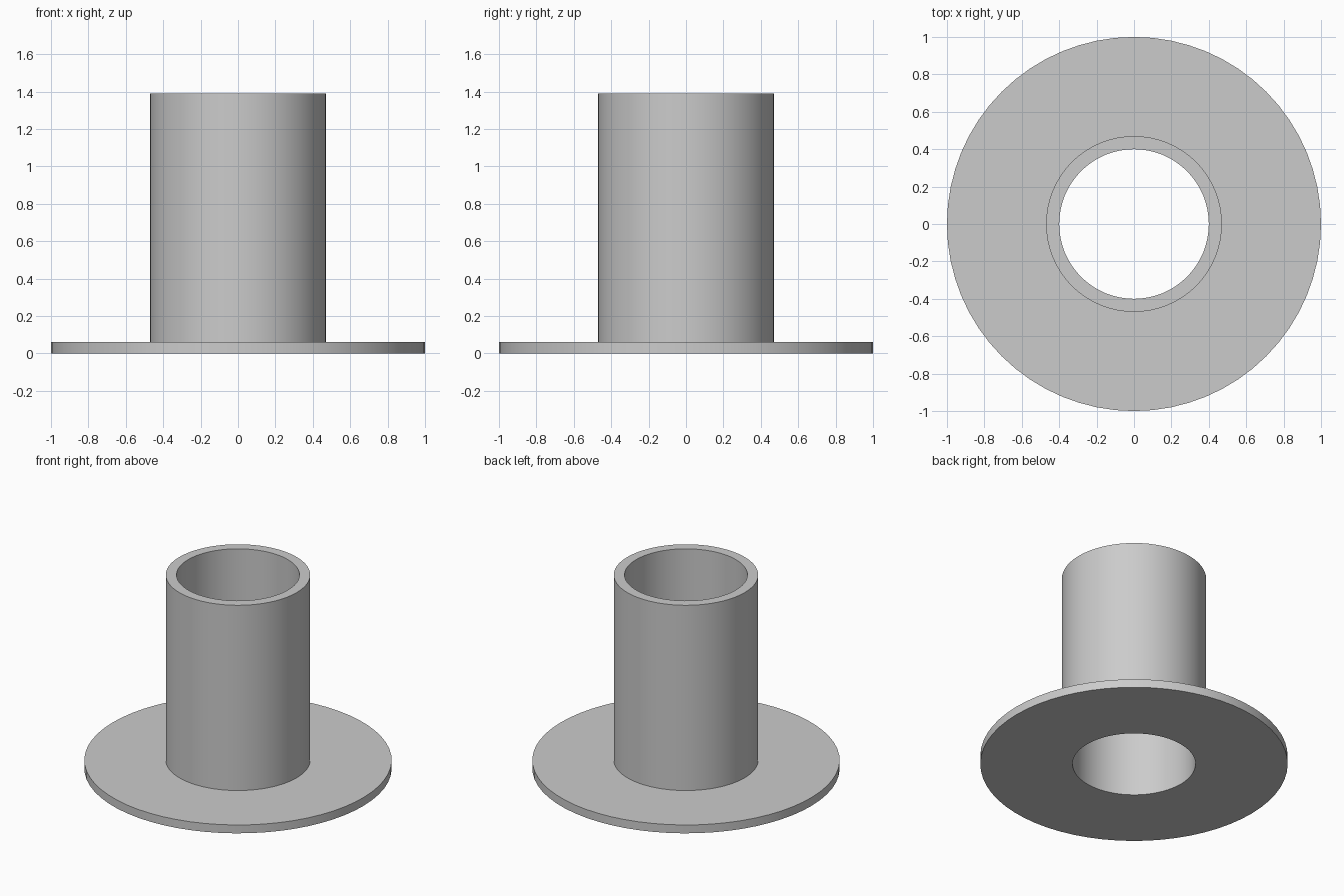
import bpy
import bmesh
import math

cube = bpy.data.objects.get("Cube")
if cube:
    bpy.data.objects.remove(cube, do_unlink=True)

SIDES = 64
BORE = 0.4
TUBE_RADIUS = 0.47
FLANGE_RADIUS = 1.0
FLANGE_TOP = 0.06
HEIGHT = 1.39

# Single plain grey
grey = bpy.data.materials.new("light_grey")
grey.use_nodes = True
colour = (0.6, 0.6, 0.6, 1)
grey.diffuse_color = colour
grey.node_tree.nodes["Principled BSDF"].inputs["Base Color"].default_value = colour


def lathe(name, profile):
    """Turn a closed (radius, height) profile around the z axis."""
    bm = bmesh.new()
    rings = []
    for i in range(SIDES):
        a = math.tau * i / SIDES
        rings.append([bm.verts.new((r * math.cos(a), r * math.sin(a), z))
                      for r, z in profile])
    count = len(profile)
    for i, ring in enumerate(rings):
        following = rings[(i + 1) % SIDES]
        for j in range(count):
            k = (j + 1) % count
            bm.faces.new((ring[j], following[j], following[k], ring[k]))
    bmesh.ops.recalc_face_normals(bm, faces=bm.faces)
    mesh = bpy.data.meshes.new(name)
    bm.to_mesh(mesh)
    bm.free()
    mesh.materials.append(grey)
    obj = bpy.data.objects.new(name, mesh)
    bpy.context.collection.objects.link(obj)
    bpy.ops.object.select_all(action='DESELECT')
    obj.select_set(True)
    bpy.context.view_layer.objects.active = obj
    bpy.ops.object.shade_smooth_by_angle(angle=math.radians(30))
    return obj


# Flange and tube in one turned piece with an open bore
lathe("flanged_bushing", [
    (BORE, 0),
    (FLANGE_RADIUS, 0),
    (FLANGE_RADIUS, FLANGE_TOP),
    (TUBE_RADIUS, FLANGE_TOP),
    (TUBE_RADIUS, HEIGHT),
    (BORE, HEIGHT),
])
